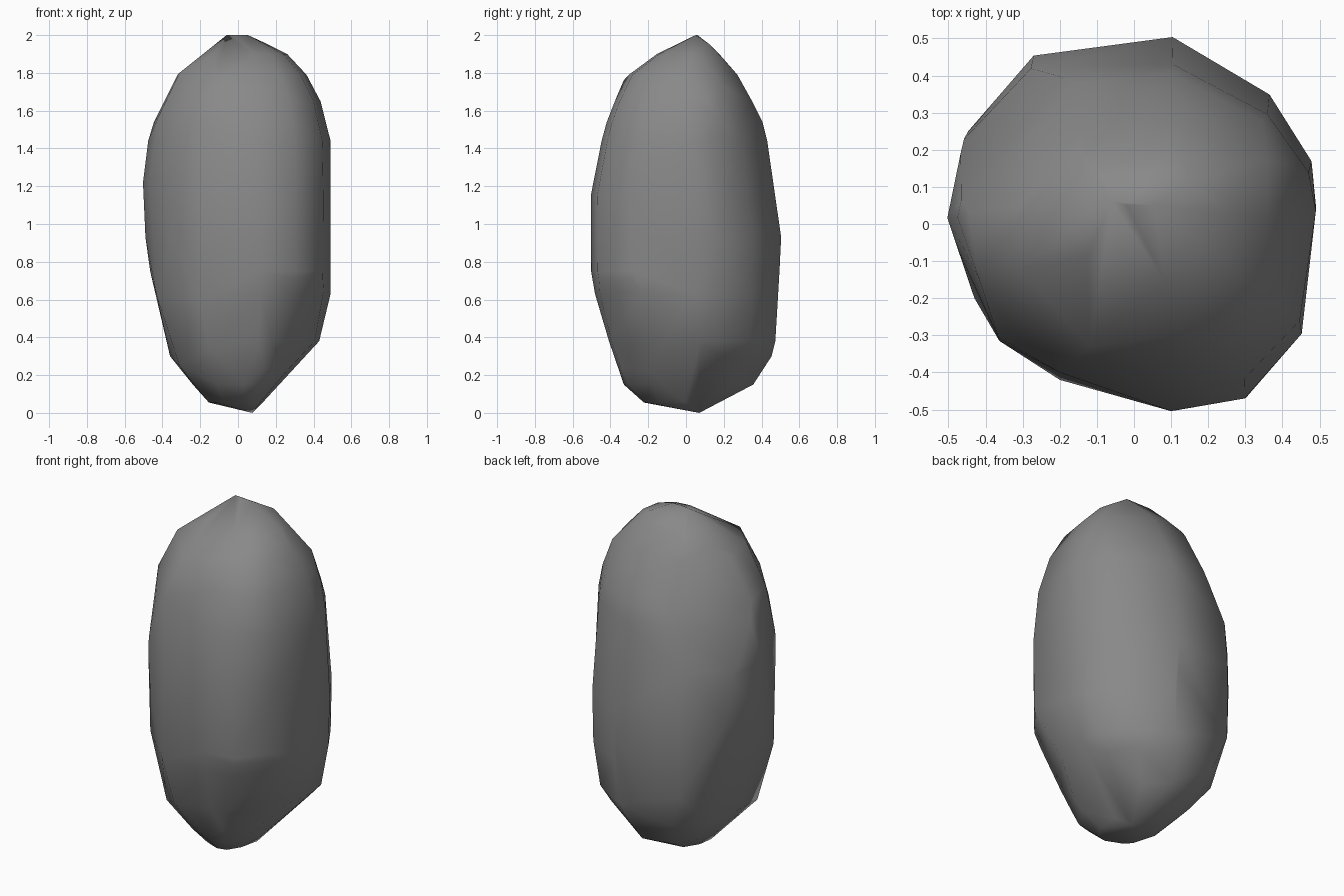
import bpy, bmesh
from math import radians

if "Cube" in bpy.data.objects:
    bpy.data.objects.remove(bpy.data.objects["Cube"])

# Silhouette profiles as (height, offset)
LEFT = [(0, .07), (.05, -.15), (.28, -.355), (.75, -.465), (.93, -.49), (1.22, -.503), (1.5, -.468), (1.8, -.315), (2, -.06)]
RIGHT = [(0, .08), (.38, .43), (.63, .49), (1, .5), (1.44, .49), (1.63, .445), (1.74, .4), (1.86, .31), (1.92, .235), (2, .08)]
FRONT = [(0, .07), (.06, -.25), (.14, -.325), (.24, -.365), (.6, -.475), (.72, -.502), (1.13, -.508), (1.5, -.435), (1.77, -.33), (1.91, -.14), (2, .05)]
BACK = [(0, .07), (.16, .375), (.33, .47), (.92, .505), (1.38, .445), (1.56, .4), (1.83, .25), (2, .07)]

# Plan outline of the rock
PLAN = [(.10, .505), (.365, .35), (.48, .17), (.5, .05), (.455, -.29), (.3, -.47), (.1, -.505),
        (-.22, -.41), (-.365, -.31), (-.47, -.07), (-.503, .03), (-.46, .25), (-.28, .455)]

# Corners that stick out of the regular shape
CORNERS = [(-.31, -.12, 1.8), (-.42, -.14, 1.57), (-.43, -.2, .62), (-.31, -.22, .25),
           (.36, .17, 1.75), (.43, .16, 1.58), (-.12, -.33, 1.76), (-.2, -.4, 1.54),
           (-.15, -.38, .34), (-.2, -.42, .6), (.15, .12, 1.955), (-.27, .45, .5)]

# Chipped faces: point on the plane, outward normal
CHIPS = [((-.24, .2, 1.67), (-.77 * .48, .64 * .48, .18)),
         ((.407, -.339, .714), (.77 * .544, -.64 * .544, -.229))]


def sample(profile, z):
    for (z0, a), (z1, b) in zip(profile, profile[1:]):
        if z <= z1:
            return a + (b - a) * (z - z0) / (z1 - z0)
    return profile[-1][1]


def wrap(bm):
    """Replace the mesh by the convex hull of its points."""
    bmesh.ops.delete(bm, geom=bm.edges[:], context='EDGES_FACES')
    bmesh.ops.convex_hull(bm, input=bm.verts)
    loose = [v for v in bm.verts if not v.link_faces]
    bmesh.ops.delete(bm, geom=loose, context='VERTS')


# Stack the outline fitted to the silhouettes, then wrap it in a hull
bm = bmesh.new()
for z in (0, .055, .15, .3, .38, .63, .75, .93, 1.15, 1.22, 1.44, 1.54, 1.65, 1.79, 1.9, 2):
    x0, x1 = sample(LEFT, z), sample(RIGHT, z)
    y0, y1 = sample(FRONT, z), sample(BACK, z)
    for px, py in PLAN:
        u, v = (px + .503) / 1.003, (py + .505) / 1.01
        bm.verts.new((x0 + (x1 - x0) * u, y0 + (y1 - y0) * v, z))
for co in CORNERS:
    bm.verts.new(co)
bmesh.ops.remove_doubles(bm, verts=bm.verts, dist=.012)
bmesh.ops.convex_hull(bm, input=bm.verts)
bmesh.ops.delete(bm, geom=[v for v in bm.verts if not v.link_faces], context='VERTS')

# Slice off the chips and close the cuts
for co, no in CHIPS:
    bmesh.ops.bisect_plane(bm, geom=bm.verts[:] + bm.edges[:] + bm.faces[:],
                           plane_co=co, plane_no=no, clear_outer=True)
    bmesh.ops.remove_doubles(bm, verts=bm.verts, dist=.035)
    wrap(bm)

# Merge slivers into clean facets
bmesh.ops.dissolve_limit(bm, angle_limit=radians(4), verts=bm.verts, edges=bm.edges)
bmesh.ops.triangulate(bm, faces=bm.faces)
bmesh.ops.recalc_face_normals(bm, faces=bm.faces)
for f in bm.faces:
    f.smooth = True

# Smooth-shaded dark boulder
mesh = bpy.data.meshes.new("boulder")
bm.to_mesh(mesh)
bm.free()
stone = bpy.data.materials.new("dark_stone")
stone.diffuse_color = (.25, .25, .25, 1)
stone.use_nodes = True
stone.node_tree.nodes["Principled BSDF"].inputs["Base Color"].default_value = stone.diffuse_color
mesh.materials.append(stone)
boulder = bpy.data.objects.new("boulder", mesh)
bpy.context.collection.objects.link(boulder)
